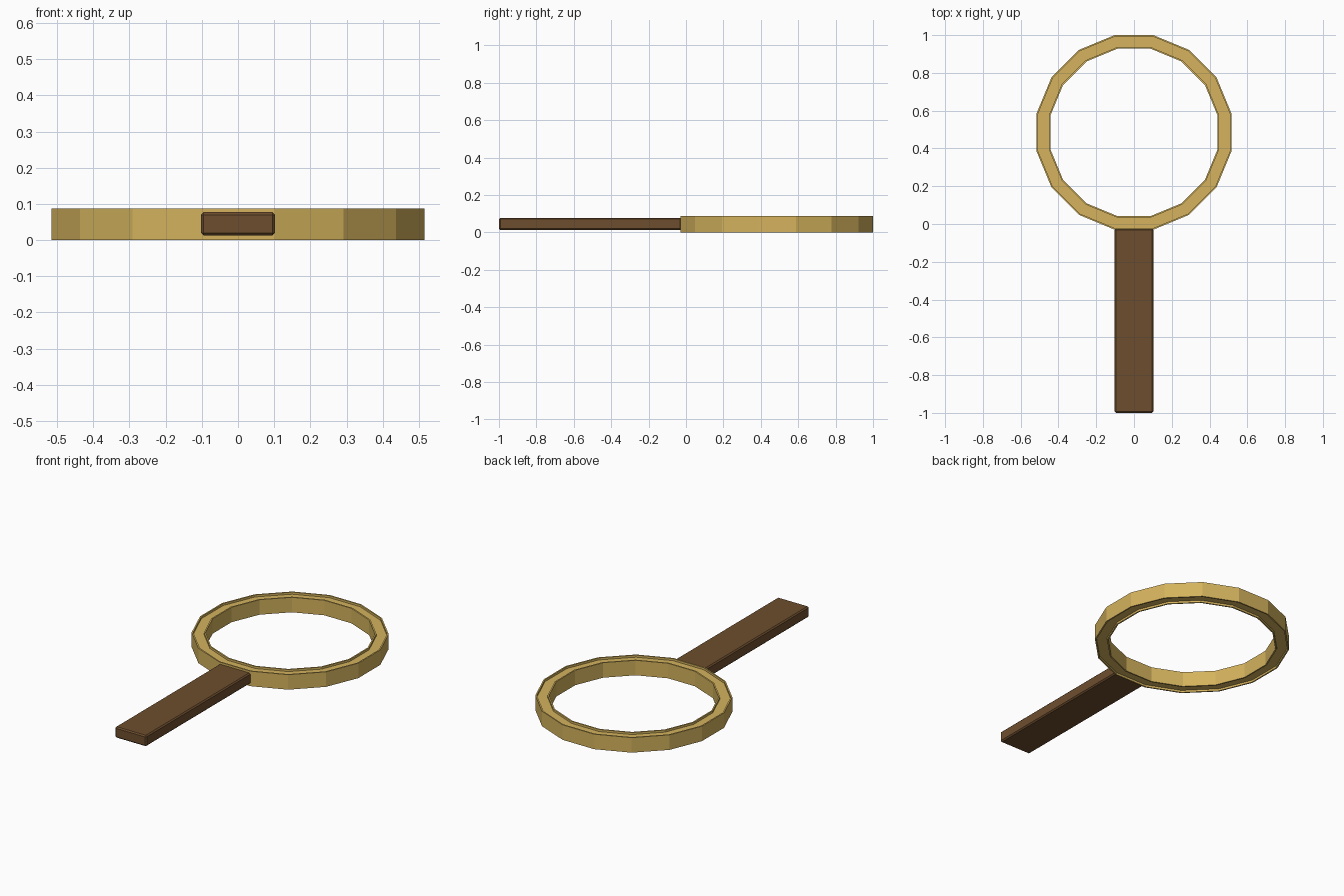
import bpy, bmesh, math

if "Cube" in bpy.data.objects:
    bpy.data.objects.remove(bpy.data.objects["Cube"], do_unlink=True)


def make_material(name, rgb):
    mat = bpy.data.materials.new(name)
    mat.use_nodes = True
    color = (*rgb, 1.0)
    mat.diffuse_color = color
    mat.node_tree.nodes["Principled BSDF"].inputs["Base Color"].default_value = color
    return mat


def make_object(name, bm, mat):
    bmesh.ops.recalc_face_normals(bm, faces=bm.faces)
    mesh = bpy.data.meshes.new(name)
    bm.to_mesh(mesh)
    bm.free()
    mesh.materials.append(mat)
    obj = bpy.data.objects.new(name, mesh)
    bpy.context.collection.objects.link(obj)
    return obj


gold = make_material("gold", (0.66, 0.45, 0.11))
wood = make_material("dark wood", (0.155, 0.076, 0.027))

# Ring: sixteen-sided band with a shallow channel above and below
SIDES = 16
OUTER, INNER = 0.515, 0.443      # distance to the flats
HEIGHT, LIP, DEPTH = 0.088, 0.008, 0.012
CENTRE_Y = 1.0 - OUTER

profile = [
    (OUTER, 0), (OUTER, HEIGHT),
    (OUTER - LIP, HEIGHT), (OUTER - LIP, HEIGHT - DEPTH),
    (INNER + LIP, HEIGHT - DEPTH), (INNER + LIP, HEIGHT),
    (INNER, HEIGHT), (INNER, 0),
    (INNER + LIP, 0), (INNER + LIP, DEPTH),
    (OUTER - LIP, DEPTH), (OUTER - LIP, 0),
]
bm = bmesh.new()
loops = []
for i in range(SIDES):
    angle = 2 * math.pi * (i + 0.5) / SIDES
    stretch = 1 / math.cos(math.pi / SIDES)
    loops.append([
        bm.verts.new((r * stretch * math.cos(angle),
                      r * stretch * math.sin(angle) + CENTRE_Y, z))
        for r, z in profile])
for i, loop in enumerate(loops):
    following = loops[(i + 1) % SIDES]
    for j in range(len(profile)):
        k = (j + 1) % len(profile)
        bm.faces.new((loop[j], following[j], following[k], loop[k]))
make_object("ring", bm, gold)

# Handle: flat bar with chamfered edges, its end tucked into the ring's rim
FRONT, BACK = -1.0, CENTRE_Y - OUTER + 0.006
bm = bmesh.new()
bmesh.ops.create_cube(bm, size=1)
bmesh.ops.scale(bm, vec=(0.204, BACK - FRONT, 0.064), verts=bm.verts)
bmesh.ops.translate(bm, vec=(0, (FRONT + BACK) / 2, 0.045), verts=bm.verts)
bmesh.ops.bevel(bm, geom=bm.edges[:], offset=0.007, segments=1,
                affect='EDGES', profile=0.5)
make_object("handle", bm, wood)
